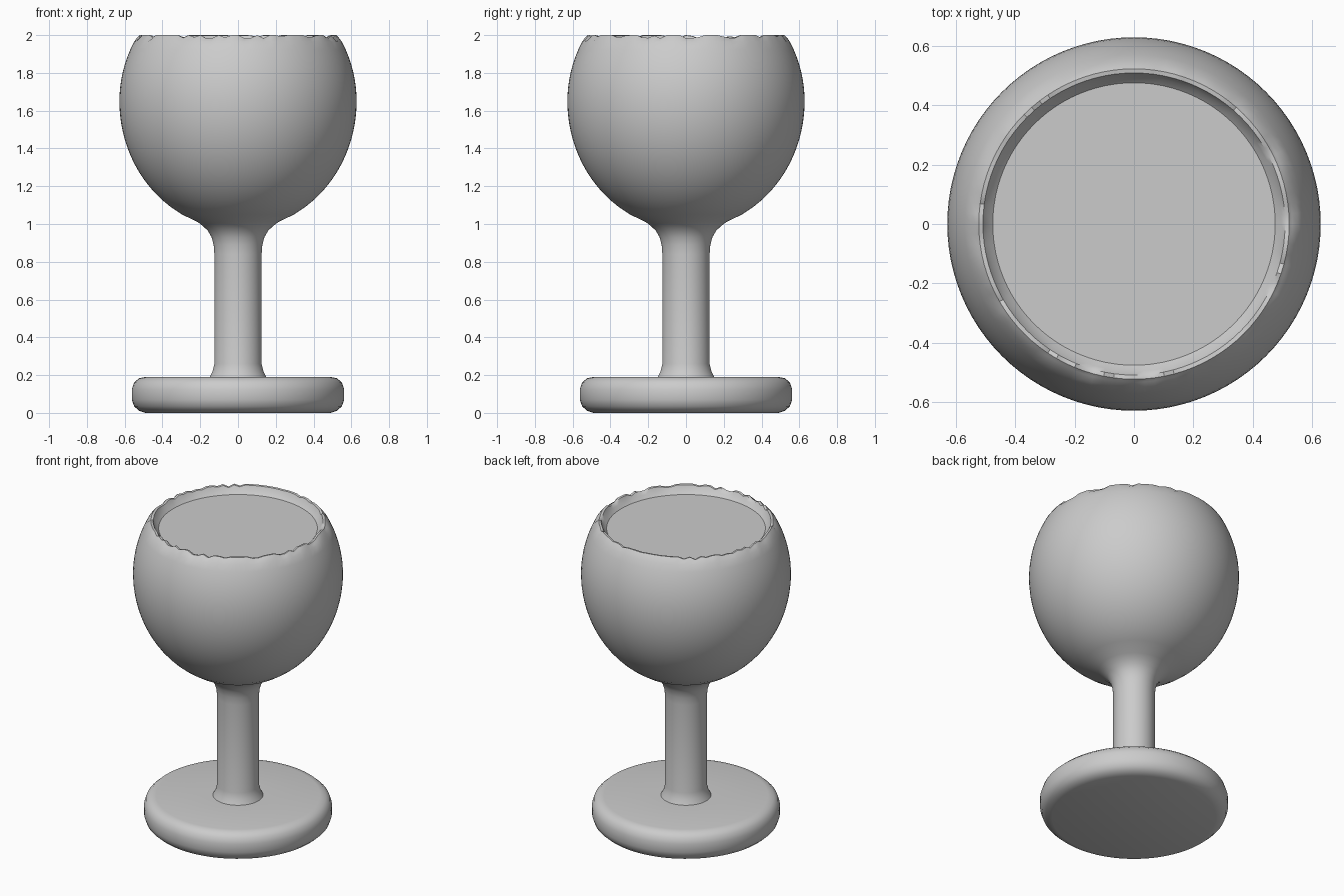
import bpy, bmesh, math, random

if "Cube" in bpy.data.objects:
    bpy.data.objects.remove(bpy.data.objects["Cube"])

random.seed(4)
SEG = 96


def lathe(name, profile, rim_rows=()):
    """Revolve (radius, z) points around z; rows in rim_rows get a slightly worn edge."""
    bm = bmesh.new()
    wear = [random.uniform(-0.018, 0) if random.random() < 0.4 else 0 for _ in range(SEG)]
    rings = []
    for row, (r, z) in enumerate(profile):
        if r == 0:
            rings.append([bm.verts.new((0, 0, z))] * SEG)
            continue
        ring = []
        for i in range(SEG):
            a = 2 * math.pi * i / SEG
            dz = wear[i] if row in rim_rows else 0
            ring.append(bm.verts.new((r * math.cos(a), r * math.sin(a), z + dz)))
        rings.append(ring)
    for lo, hi in zip(rings, rings[1:]):
        for i in range(SEG):
            j = (i + 1) % SEG
            corners = list(dict.fromkeys((lo[i], lo[j], hi[j], hi[i])))
            bm.faces.new(corners)
    bmesh.ops.recalc_face_normals(bm, faces=bm.faces)
    mesh = bpy.data.meshes.new(name)
    bm.to_mesh(mesh)
    bm.free()
    obj = bpy.data.objects.new(name, mesh)
    bpy.context.collection.objects.link(obj)
    bpy.ops.object.select_all(action='DESELECT')
    obj.select_set(True)
    bpy.context.view_layer.objects.active = obj
    bpy.ops.object.shade_smooth_by_angle(angle=math.radians(40))
    return obj


# Rounded disc foot, flared stem
foot = [(0, 0), (0.49, 0), (0.525, 0.012), (0.55, 0.035), (0.562, 0.07),
        (0.562, 0.125), (0.55, 0.16), (0.525, 0.183), (0.49, 0.19)]
stem = [(0.15, 0.19), (0.135, 0.22), (0.125, 0.26), (0.125, 0.84),
        (0.129, 0.89), (0.14, 0.93), (0.16, 0.965), (0.185, 0.988)]

# Egg-shaped bowl wall, cut off at the rim
bowl = []
for k in range(25):
    z = 1.01 + (1.965 - 1.01) * k / 24
    h = 0.68 if z < 1.65 else 0.653
    bowl.append((0.628 * math.sqrt(1 - ((z - 1.65) / h) ** 2), z))

# Worn rim and shallow filled top
rim = [(0.532, 1.99), (0.522, 2.0), (0.508, 1.998)]
filling = [(0.495, 1.97), (0.475, 1.95), (0, 1.95)]

start = len(foot) + len(stem) + len(bowl)
lathe("goblet", foot + stem + bowl + rim + filling, range(start, start + 3))
